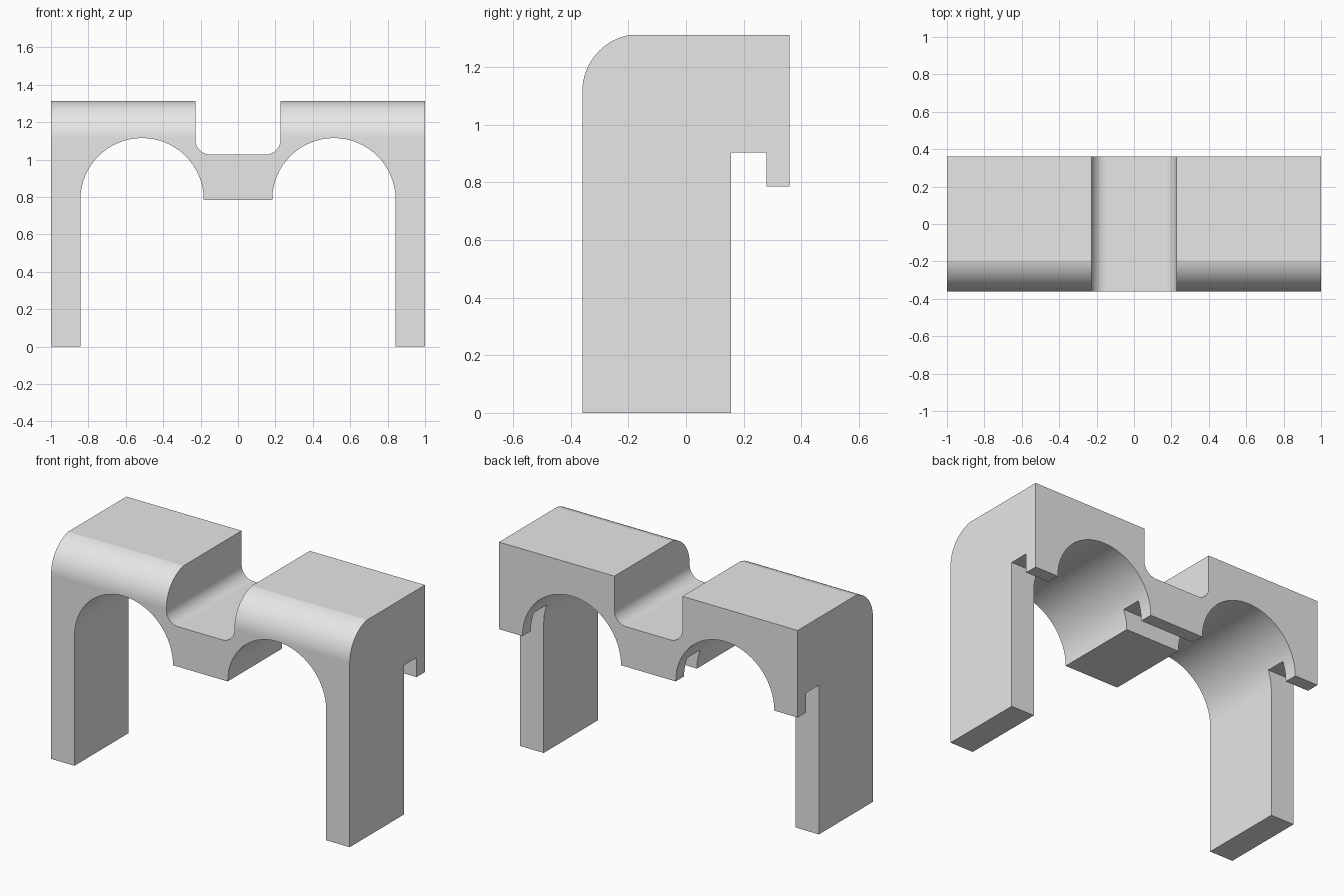
import bpy, bmesh
from math import sin, cos, radians
from mathutils import Vector

if "Cube" in bpy.data.objects:
    bpy.data.objects.remove(bpy.data.objects["Cube"], do_unlink=True)


def arc(cx, cz, r, start, end, steps):
    """Points along a circular arc, angles in degrees."""
    angles = [radians(start + (end - start) * i / steps) for i in range(steps + 1)]
    return [(cx + r * cos(a), cz + r * sin(a)) for a in angles]


def extrude(name, points, place, depth):
    """Solid made by sweeping a closed profile along a vector."""
    bm = bmesh.new()
    face = bm.faces.new([bm.verts.new(place(a, b)) for a, b in points])
    swept = bmesh.ops.extrude_face_region(bm, geom=[face])
    moved = [v for v in swept["geom"] if isinstance(v, bmesh.types.BMVert)]
    bmesh.ops.translate(bm, verts=moved, vec=Vector(depth))
    bmesh.ops.recalc_face_normals(bm, faces=bm.faces)
    mesh = bpy.data.meshes.new(name)
    bm.to_mesh(mesh)
    bm.free()
    obj = bpy.data.objects.new(name, mesh)
    bpy.context.collection.objects.link(obj)
    return obj


grey = bpy.data.materials.new("light grey")
grey.use_nodes = True
grey.diffuse_color = (0.8, 0.8, 0.8, 1)
grey.node_tree.nodes["Principled BSDF"].inputs["Base Color"].default_value = (0.8, 0.8, 0.8, 1)

# Front outline: two arches, outer legs and a rounded notch in the top
arch_z, arch_r, notch, fillet, floor = 0.785, 0.33, 0.228, 0.08, 1.027
half = [(0.513 + arch_r, 0)]
half = arc(0.513, arch_z, arch_r, 180, 0, 32) + half
half += [(1, 0), (1, 1.5), (notch, 1.5)]
half += arc(notch - fillet, floor + fillet, fillet, 0, -90, 12)
outline = half + [(-x, z) for x, z in reversed(half)]
body = extrude("double_arch_bracket", outline, lambda x, z: (x, -0.5, z), (0, 1, 0))
body.data.materials.append(grey)

# Side outline: rounded front edge, legs, and a hooked lip along the back
side = [(-0.36, -0.1), (0.157, -0.1), (0.157, 0.903), (0.28, 0.903),
        (0.28, arch_z), (0.36, arch_z), (0.36, 1.312)]
side += arc(-0.16, 1.115, 0.2, 100, 180, 14)
side[7] = (side[7][0], 1.312)
envelope = extrude("side_envelope", side, lambda y, z: (-1.2, y, z), (2.4, 0, 0))
envelope.data.materials.append(grey)
envelope.hide_render = True

# Keep only what lies inside both outlines
cut = body.modifiers.new("side_shape", "BOOLEAN")
cut.operation = "INTERSECT"
cut.solver = "EXACT"
cut.object = envelope
bpy.ops.object.select_all(action="DESELECT")
bpy.context.view_layer.objects.active = body
body.select_set(True)
bpy.ops.object.modifier_apply(modifier=cut.name)
bpy.data.objects.remove(envelope, do_unlink=True)

# Smooth curves, crisp corners
bpy.ops.object.shade_smooth_by_angle(angle=radians(8))
weighted = body.modifiers.new("flat_face_normals", "WEIGHTED_NORMAL")
weighted.keep_sharp = True
